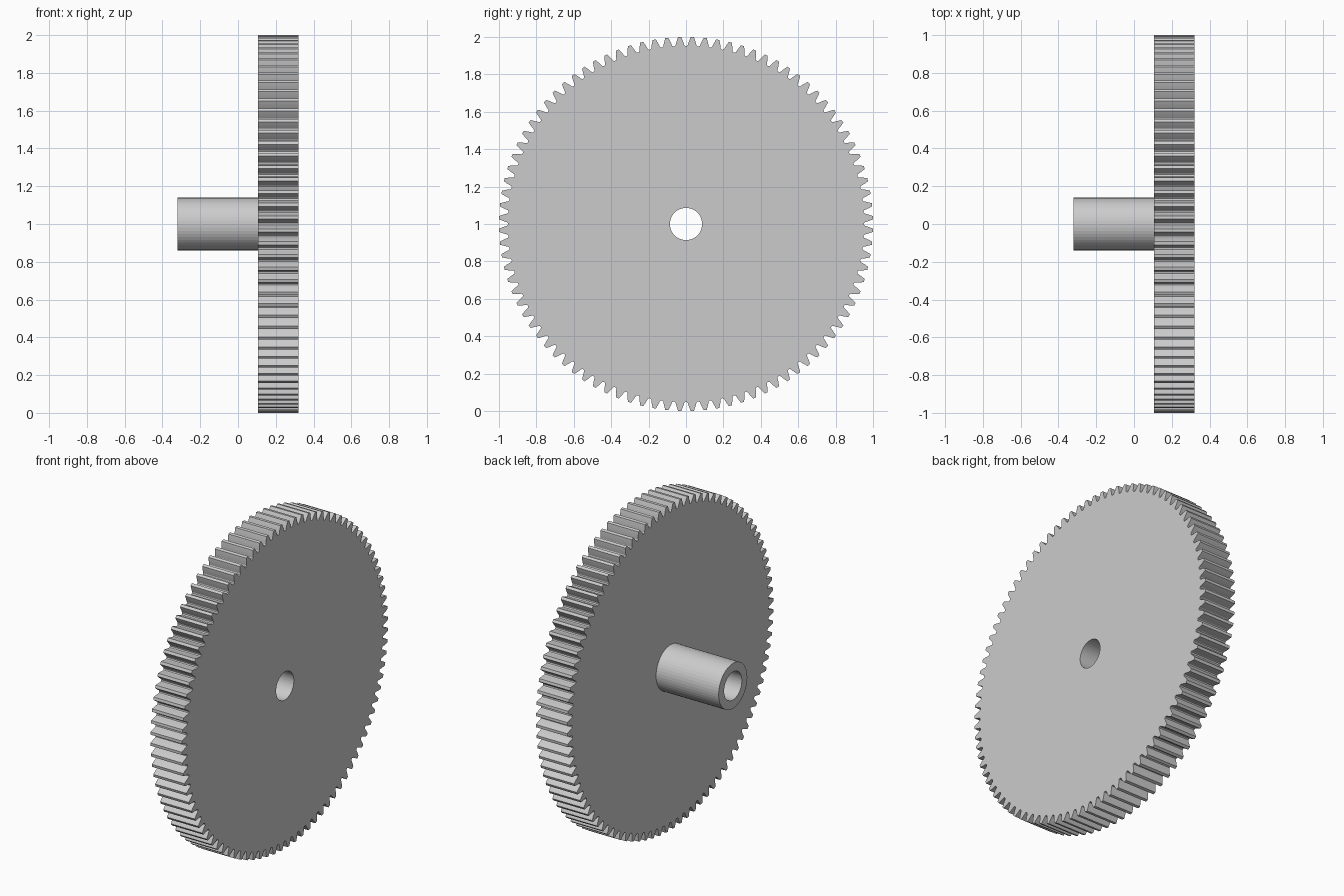
import bpy, bmesh
from math import pi, sin, cos, tan, acos, radians

old = bpy.data.objects.get("Cube")
if old:
    bpy.data.objects.remove(old)

# Dimensions
TEETH = 92
UNIT = 2 / (TEETH + 2)                 # one gear module
PITCH_R = TEETH * UNIT / 2
TIP_R = PITCH_R + UNIT
ROOT_R = PITCH_R - 1.25 * UNIT
BASE_R = PITCH_R * cos(radians(20))
HUB_R, BORE_R = 0.139, 0.086
HUB_END, WHEEL_BACK, WHEEL_FRONT = -0.319, 0.106, 0.319

grey = bpy.data.materials.new("plain_grey")
grey.use_nodes = True
grey.diffuse_color = (0.6, 0.6, 0.6, 1)
grey.node_tree.nodes["Principled BSDF"].inputs["Base Color"].default_value = (0.6, 0.6, 0.6, 1)


def involute(r):
    a = acos(min(1, BASE_R / r))
    return tan(a) - a


def half_angle(r):
    """Half the angular thickness of a tooth at radius r."""
    return pi / (2 * TEETH) + involute(PITCH_R) - involute(r)


def tooth_outline():
    steps = 5
    radii = [ROOT_R + 0.2 * UNIT + (TIP_R - ROOT_R - 0.2 * UNIT) * i / steps for i in range(steps + 1)]
    flank = [(r, half_angle(r)) for r in radii]
    # rounded foot of the tooth
    foot = [(ROOT_R, half_angle(ROOT_R) + 0.18 * UNIT)]
    side = foot + flank
    tooth = [(r, -a) for r, a in side] + [(r, a) for r, a in reversed(side)]
    points = []
    for k in range(TEETH):
        centre = 2 * pi * (k + 0.5) / TEETH
        points += [(r * cos(centre + a), r * sin(centre + a)) for r, a in tooth]
    return points


def circle(r, n=48):
    return [(r * cos(2 * pi * i / n), r * sin(2 * pi * i / n)) for i in range(n)]


def add_loop(bm, points, x):
    verts = [bm.verts.new((x, y, z + 1)) for y, z in points]
    for i, v in enumerate(verts):
        bm.edges.new((v, verts[i - 1]))
    return verts


def wall(bm, a, b):
    for i in range(len(a)):
        bm.faces.new((a[i - 1], a[i], b[i], b[i - 1]))


def cap(bm, outer, inner):
    edges = [bm.edges.get((l[i], l[i - 1])) for l in (outer, inner) for i in range(len(l))]
    x = 1 if outer[0].co.x > WHEEL_BACK + 0.01 else -1
    bmesh.ops.triangle_fill(bm, edges=edges, use_beauty=True, normal=(x, 0, 0))


def finish(bm, name):
    bmesh.ops.recalc_face_normals(bm, faces=bm.faces)
    mesh = bpy.data.meshes.new(name)
    bm.to_mesh(mesh)
    bm.free()
    mesh.materials.append(grey)
    obj = bpy.data.objects.new(name, mesh)
    bpy.context.collection.objects.link(obj)
    return obj


# Toothed wheel
bm = bmesh.new()
outline = tooth_outline()
back, front = add_loop(bm, outline, WHEEL_BACK), add_loop(bm, outline, WHEEL_FRONT)
bore_back, bore_front = (add_loop(bm, circle(BORE_R), x) for x in (WHEEL_BACK, WHEEL_FRONT))
wall(bm, back, front)
wall(bm, bore_back, bore_front)
cap(bm, back, bore_back)
cap(bm, front, bore_front)
finish(bm, "toothed_wheel")

# Hub sleeve, open where it meets the wheel
bm = bmesh.new()
hub_end, hub_root = (add_loop(bm, circle(HUB_R), x) for x in (HUB_END, WHEEL_BACK))
bore_end, bore_root = (add_loop(bm, circle(BORE_R), x) for x in (HUB_END, WHEEL_BACK))
wall(bm, hub_end, hub_root)
wall(bm, bore_end, bore_root)
cap(bm, hub_end, bore_end)
finish(bm, "hub_sleeve")
